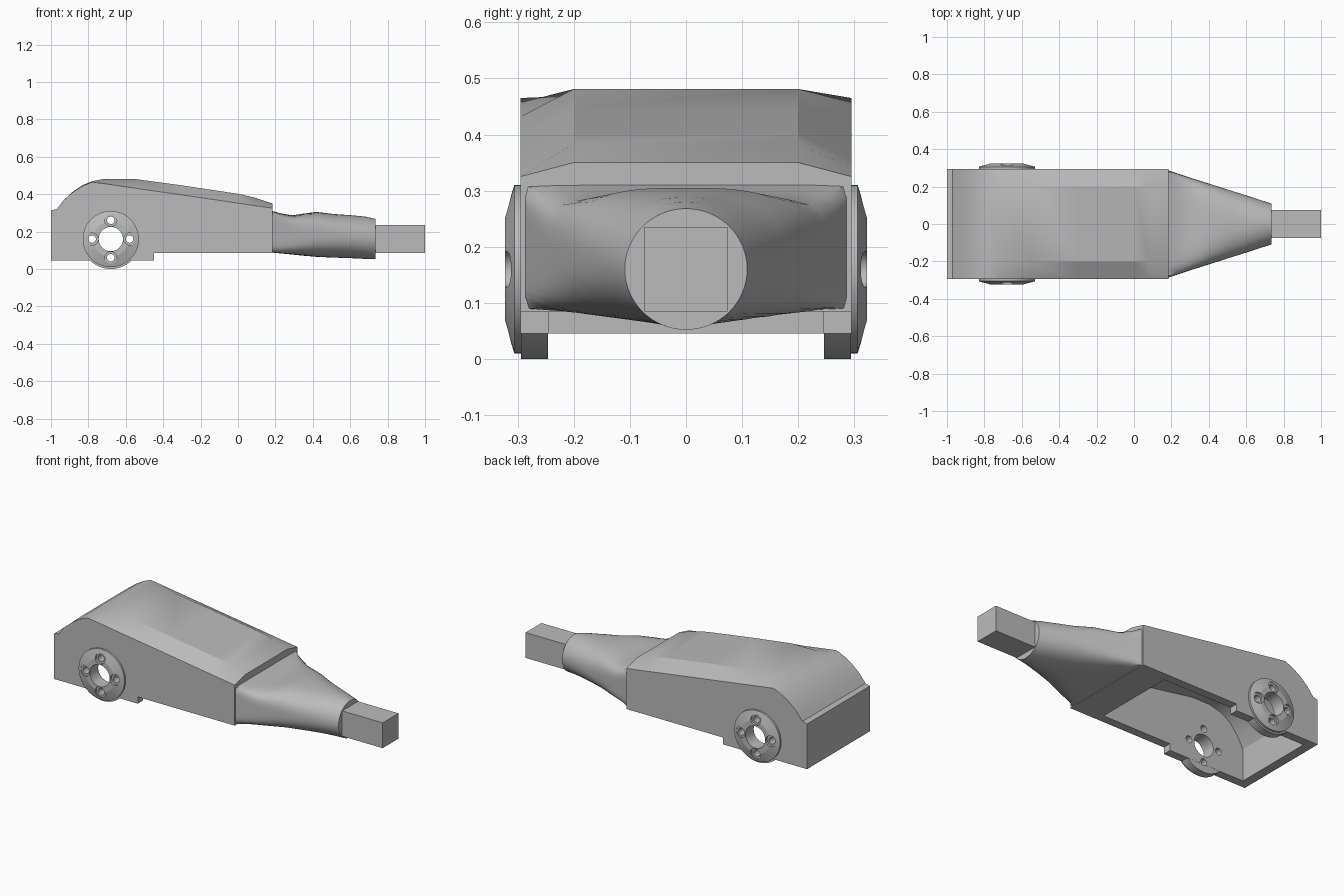
import bpy, bmesh, math

cube = bpy.data.objects.get("Cube")
if cube:
    bpy.data.objects.remove(cube, do_unlink=True)

grey = bpy.data.materials.new("plain grey")
grey.use_nodes = True
grey.diffuse_color = (0.5, 0.5, 0.5, 1)
grey.node_tree.nodes["Principled BSDF"].inputs["Base Color"].default_value = (0.5, 0.5, 0.5, 1)


def loft(name, sections):
    """Skin a closed solid through equal-length rings of points."""
    bm = bmesh.new()
    rings = [[bm.verts.new(p) for p in s] for s in sections]
    n = len(rings[0])
    for a, b in zip(rings, rings[1:]):
        for i in range(n):
            j = (i + 1) % n
            bm.faces.new((a[i], a[j], b[j], b[i]))
    bm.faces.new(rings[0])
    bm.faces.new(rings[-1])
    bmesh.ops.recalc_face_normals(bm, faces=bm.faces)
    mesh = bpy.data.meshes.new(name)
    bm.to_mesh(mesh)
    bm.free()
    ob = bpy.data.objects.new(name, mesh)
    bpy.context.collection.objects.link(ob)
    mesh.materials.append(grey)
    return ob


def box(name, x0, x1, y, z0, z1):
    return loft(name, [[(x, -y, z0), (x, y, z0), (x, y, z1), (x, -y, z1)] for x in (x0, x1)])


def lathe(name, cx, cz, rings, n=48):
    """Round solid about an axis along y; rings are (radius, y)."""
    angles = [2 * math.pi * i / n for i in range(n)]
    return loft(name, [[(cx + r * math.cos(a), y, cz + r * math.sin(a)) for a in angles]
                       for r, y in rings])


def activate(ob):
    bpy.ops.object.select_all(action='DESELECT')
    ob.select_set(True)
    bpy.context.view_layer.objects.active = ob


def boolean(ob, tool, operation='DIFFERENCE'):
    tool.hide_render = True
    mod = ob.modifiers.new("boolean", 'BOOLEAN')
    mod.operation, mod.object, mod.solver = operation, tool, 'EXACT'
    activate(ob)
    bpy.ops.object.modifier_apply(modifier=mod.name)
    bpy.data.objects.remove(tool, do_unlink=True)


def smooth(ob, angle=25):
    activate(ob)
    bpy.ops.object.shade_smooth_by_angle(angle=math.radians(angle))


WHEEL_X, WHEEL_Z = -0.68, 0.16
HALF, INNER = 0.295, 0.245


def drill(ob):
    """Centre hole and four bolt holes, straight across the model."""
    spots = [(0, 0, 0.065)] + [(0.1 * dx, 0.1 * dz, 0.02)
                               for dx, dz in ((1, 0), (-1, 0), (0, 1), (0, -1))]
    for dx, dz, r in spots:
        boolean(ob, lathe("drill", WHEEL_X + dx, WHEEL_Z + dz, [(r, -0.4), (r, 0.4)], 32))


# Housing: (x, height at the sides, height of the crown)
spine = [(-1, 0.313, 0.313), (-0.97, 0.32, 0.32), (-0.93, 0.37, 0.37), (-0.88, 0.413, 0.416),
         (-0.83, 0.444, 0.449), (-0.78, 0.465, 0.469), (-0.72, 0.457, 0.481),
         (-0.55, 0.432, 0.481), (-0.3, 0.396, 0.447), (0, 0.352, 0.402),
         (0.08, 0.34, 0.384), (0.185, 0.325, 0.35)]
housing = loft("housing", [[(x, -HALF, 0.045), (x, HALF, 0.045), (x, HALF, e), (x, 0.2, c),
                            (x, -0.2, c), (x, -HALF, e)] for x, e, c in spine])
boolean(housing, box("step_cutter", -0.45, 0.4, 0.5, -0.2, 0.085))

# Hollow underside
hollow = [(-0.945, -0.1), (-0.945, 0.235), (-0.91, 0.3), (-0.86, 0.36), (-0.8, 0.4),
          (-0.72, 0.42), (-0.6, 0.42), (0, 0.32), (0, -0.1)]
boolean(housing, loft("hollow_cutter", [[(x, y, z) for x, z in hollow] for y in (-INNER, INNER)]))

# Round lugs hanging from the side walls
for s in (-1, 1):
    lug = lathe("lug", WHEEL_X, WHEEL_Z, [(0.16, s * (INNER + 0.001)), (0.16, s * (HALF - 0.001))])
    boolean(housing, lug, 'UNION')
drill(housing)
smooth(housing)

# Hub plates with counterbored bolt holes
for side, s in (("right", -1), ("left", 1)):
    hub = lathe(side + "_hub_plate", WHEEL_X, WHEEL_Z,
                [(0.15, s * 0.294), (0.15, s * 0.306), (0.095, s * 0.323)], 64)
    drill(hub)
    for k in range(4):
        a = k * math.pi / 2
        boolean(hub, lathe("counterbore", WHEEL_X + 0.1 * math.cos(a), WHEEL_Z + 0.1 * math.sin(a),
                           [(0.032, s * 0.309), (0.032, s * 0.4)], 32))
    smooth(hub, 15)

# Neck: (x, half width, bottom, top, squareness), from box to round
stations = [(0.18, 0.288, 0.088, 0.311, 40), (0.23, 0.271, 0.083, 0.297, 9),
            (0.29, 0.251, 0.077, 0.287, 5.5), (0.35, 0.232, 0.071, 0.296, 4),
            (0.42, 0.21, 0.065, 0.305, 3), (0.51, 0.181, 0.061, 0.294, 2.5),
            (0.6, 0.153, 0.058, 0.288, 2.2), (0.68, 0.127, 0.054, 0.28, 2),
            (0.735, 0.109, 0.052, 0.268, 2)]
rings = []
for x, w, lo, hi, p in stations:
    ring = []
    for i in range(64):
        c, d = math.cos(i * math.pi / 32), math.sin(i * math.pi / 32)
        r = (abs(c) ** p + abs(d) ** p) ** (-1 / p)
        ring.append((x, w * r * c, (lo + hi) / 2 + (hi - lo) / 2 * r * d))
    rings.append(ring)
smooth(loft("neck", rings), 35)

# Square end bar
box("end_bar", 0.73, 1, 0.074, 0.085, 0.235)
